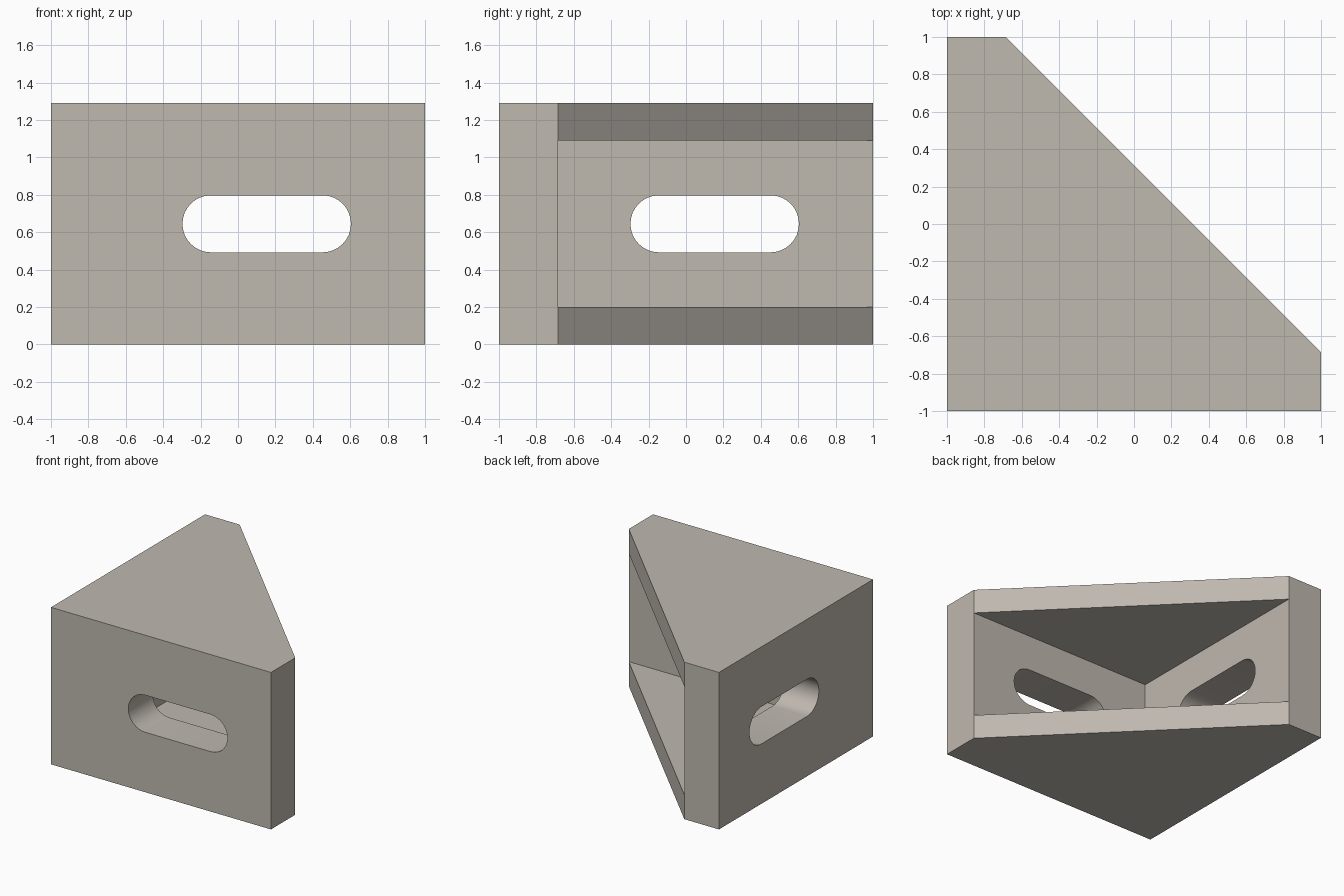
import bpy, bmesh
from math import sin, cos, pi, radians

if "Cube" in bpy.data.objects:
    bpy.data.objects.remove(bpy.data.objects["Cube"])

H = 1.29      # height
T = 0.315     # wall thickness
P = 0.20      # plate thickness
I = -1 + T    # inner wall position


def prism(name, base, offset):
    """Closed solid from a planar outline swept by an offset vector."""
    bm = bmesh.new()
    face = bm.faces.new([bm.verts.new(p) for p in base])
    ext = bmesh.ops.extrude_face_region(bm, geom=[face], use_keep_orig=True)
    top = [v for v in ext["geom"] if isinstance(v, bmesh.types.BMVert)]
    bmesh.ops.translate(bm, verts=top, vec=offset)
    bmesh.ops.recalc_face_normals(bm, faces=bm.faces)
    mesh = bpy.data.meshes.new(name)
    bm.to_mesh(mesh)
    bm.free()
    ob = bpy.data.objects.new(name, mesh)
    bpy.context.collection.objects.link(ob)
    return ob


def cut(target, cutter):
    cutter.hide_render = True
    mod = target.modifiers.new("cut", 'BOOLEAN')
    mod.operation, mod.solver, mod.object = 'DIFFERENCE', 'EXACT', cutter
    bpy.context.view_layer.objects.active = target
    bpy.ops.object.modifier_apply(modifier=mod.name)
    bpy.data.objects.remove(cutter, do_unlink=True)


# Solid corner block with a diagonal face
outline = [(-1, -1), (1, -1), (1, I), (I, 1), (-1, 1)]
bracket = prism("corner_bracket", [(x, y, 0) for x, y in outline], (0, 0, H))

# Open pocket between the top and bottom plates
pocket = [(I, I), (1, I), (1, 1), (I, 1)]
cut(bracket, prism("pocket_cutter", [(x, y, P) for x, y in pocket], (0, 0, H - 2 * P)))

# Rounded screw slot through each wall
R, N = 0.1525, 16
slot = []
for centre, start in ((0.604 - R, -pi / 2), (-0.297 + R, pi / 2)):
    for i in range(N + 1):
        a = start + pi * i / N
        slot.append((centre + R * cos(a), H / 2 + R * sin(a)))
cut(bracket, prism("front_slot_cutter", [(u, -1.1, z) for u, z in slot], (0, T + 0.2, 0)))
cut(bracket, prism("side_slot_cutter", [(-1.1, u, z) for u, z in slot], (T + 0.2, 0, 0)))

# Warm grey finish
mat = bpy.data.materials.new("warm_grey")
mat.diffuse_color = (0.52, 0.48, 0.43, 1)
mat.use_nodes = True
mat.node_tree.nodes["Principled BSDF"].inputs["Base Color"].default_value = mat.diffuse_color
bracket.data.materials.clear()
bracket.data.materials.append(mat)

# Smooth slot ends, crisp edges elsewhere
bpy.ops.object.select_all(action='DESELECT')
bracket.select_set(True)
bpy.context.view_layer.objects.active = bracket
bpy.ops.object.shade_smooth_by_angle(angle=radians(30))
